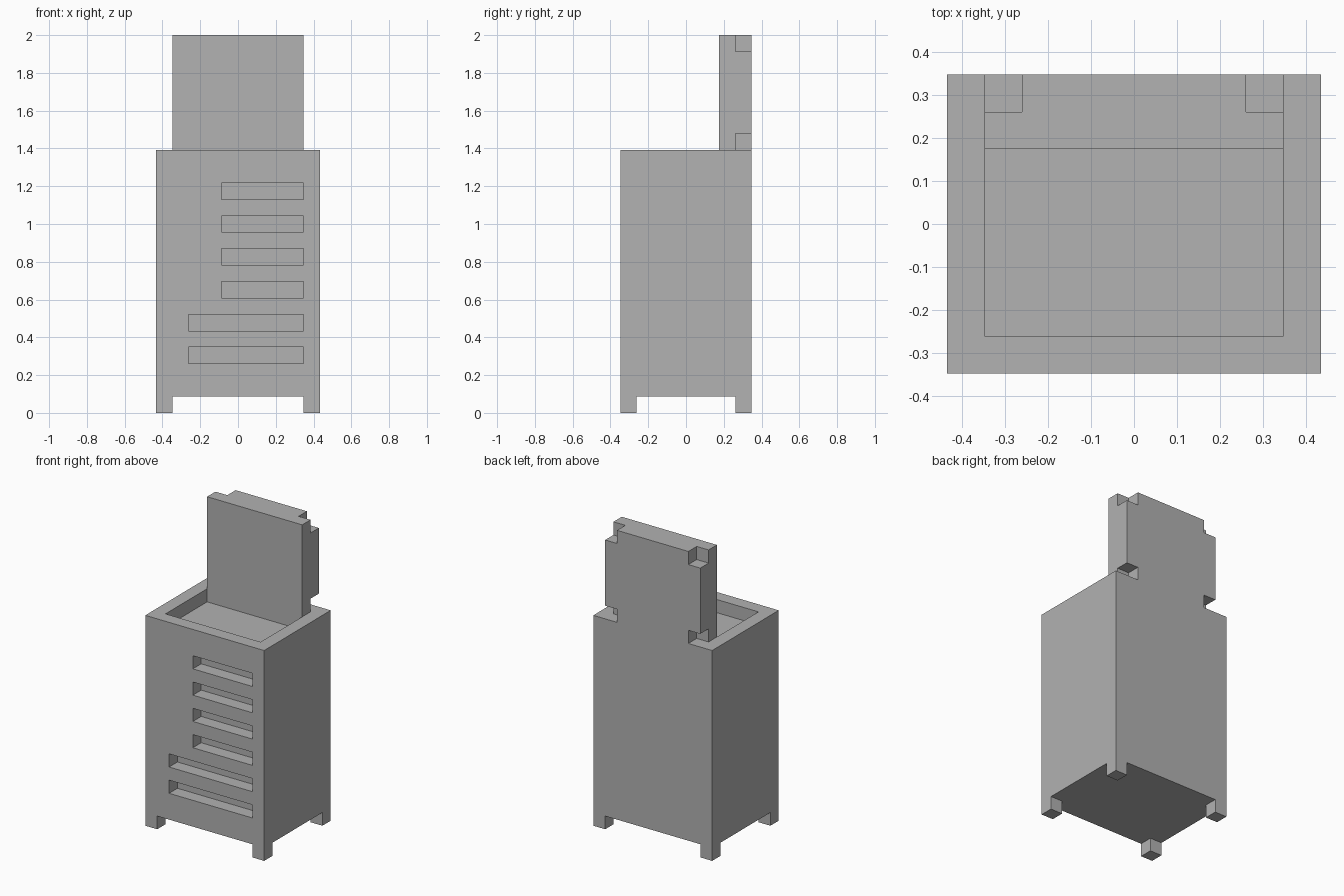
import bpy
import bmesh
from mathutils import Matrix, Vector

default = bpy.data.objects.get("Cube")
if default:
    bpy.data.objects.remove(default, do_unlink=True)

U = 2 / 23  # one block of the design

grey = bpy.data.materials.new("plain_grey")
grey.use_nodes = True
grey.diffuse_color = (0.445, 0.445, 0.445, 1)
grey.node_tree.nodes["Principled BSDF"].inputs["Base Color"].default_value = grey.diffuse_color


def blocks(name, boxes):
    """One object made of boxes, each given by two corners in blocks."""
    bm = bmesh.new()
    for low, high in boxes:
        low, high = Vector(low) * U, Vector(high) * U
        place = Matrix.Translation((low + high) / 2) @ Matrix.Diagonal((*(high - low), 1))
        bmesh.ops.create_cube(bm, size=1, matrix=place)
    mesh = bpy.data.meshes.new(name)
    bm.to_mesh(mesh)
    bm.free()
    mesh.materials.append(grey)
    obj = bpy.data.objects.new(name, mesh)
    bpy.context.collection.objects.link(obj)
    return obj


def carve(obj, boxes):
    """Cut the boxes out of the object."""
    cutter = blocks(obj.name + "_cutter", boxes)
    cutter.hide_render = True
    mod = obj.modifiers.new("carve", "BOOLEAN")
    mod.operation = "DIFFERENCE"
    mod.solver = "EXACT"
    mod.object = cutter
    bpy.context.view_layer.objects.active = obj
    bpy.ops.object.modifier_apply(modifier=mod.name)
    bpy.data.objects.remove(cutter, do_unlink=True)


# Cabinet with an open tray on top and slots in the front
cabinet = blocks("cabinet", [((-5, -4, 1), (5, 4, 16))])
tray = ((-4, -3, 15), (4, 2, 17))
slots = [((-3 if z < 6 else -1, -5, z), (4, -3, z + 1)) for z in range(3, 14, 2)]
carve(cabinet, [tray] + slots)

# Upright back panel with its rear corners notched
panel = blocks("back_panel", [((-4, 2, 16), (4, 4, 23))])
carve(panel, [((x, 3, z), (x + 2, 5, z + 2))
              for x in (-5, 3) for z in (15, 22)])

# Four short feet
for side, x in (("right", -5), ("left", 4)):
    for end, y in (("front", -4), ("back", 3)):
        blocks(f"{end}_{side}_foot", [((x, y, 0), (x + 1, y + 1, 1))])
